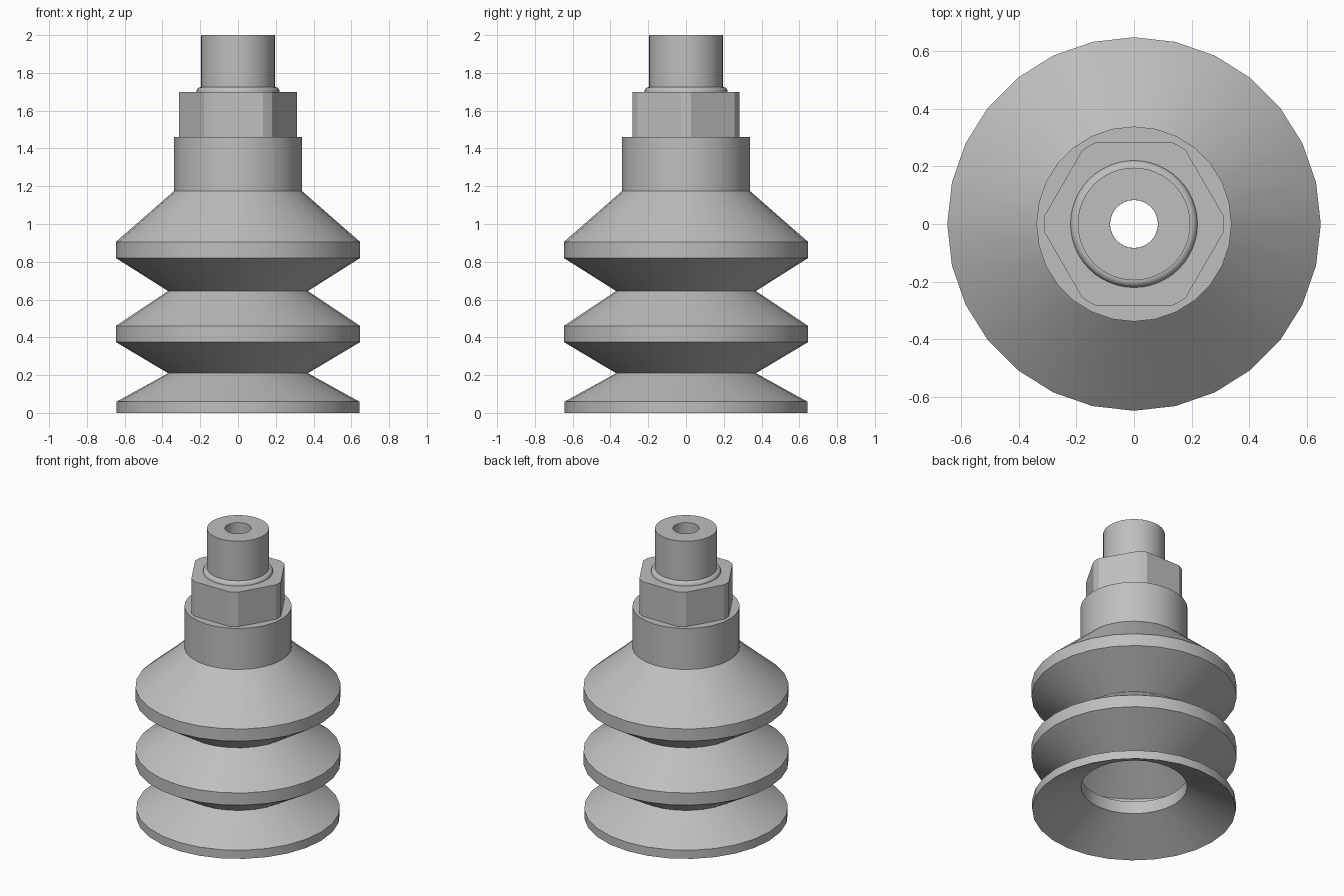
import bpy, bmesh
from math import pi, sin, cos, acos, radians

if "Cube" in bpy.data.objects:
    bpy.data.objects.remove(bpy.data.objects["Cube"], do_unlink=True)

grey = bpy.data.materials.new("mid_grey")
grey.use_nodes = True
colour = (0.52, 0.52, 0.52, 1)
grey.diffuse_color = colour
grey.node_tree.nodes["Principled BSDF"].inputs["Base Color"].default_value = colour


def circle(count):
    return [2 * pi * i / count + pi / 2 for i in range(count)]


def lathe(name, profile, angles, shape=lambda r, a: r):
    """Sweep a closed (radius, height) loop about z; shape may vary the radius."""
    bm = bmesh.new()
    rings = []
    for a in angles:
        ring = []
        for r, z in profile:
            s = shape(r, a)
            ring.append(bm.verts.new((s * cos(a), s * sin(a), z)))
        rings.append(ring)
    n, m = len(rings), len(profile)
    for i in range(n):
        this, following = rings[i], rings[(i + 1) % n]
        for j in range(m):
            k = (j + 1) % m
            bm.faces.new((this[j], following[j], following[k], this[k]))
    bmesh.ops.recalc_face_normals(bm, faces=bm.faces)
    mesh = bpy.data.meshes.new(name)
    bm.to_mesh(mesh)
    bm.free()
    mesh.materials.append(grey)
    obj = bpy.data.objects.new(name, mesh)
    bpy.context.collection.objects.link(obj)
    bpy.ops.object.select_all(action="DESELECT")
    obj.select_set(True)
    bpy.context.view_layer.objects.active = obj
    bpy.ops.object.shade_smooth_by_angle(angle=radians(20))
    return obj


bore = 0.083
neck, neck_in = 0.37, 0.335
fold, fold_in = 0.647, 0.6
collar = 0.338

# Hollow bellows with sealing lip, two folds and collar
outside = [(0.642, 0), (0.642, 0.06), (neck, 0.21), (fold, 0.375), (fold, 0.46),
           (neck, 0.645), (fold, 0.82), (fold, 0.905), (collar, 1.175), (collar, 1.46)]
inside = [(bore, 1.46), (bore, 1.13), (0.3, 1.13), (fold_in, 0.87), (fold_in, 0.85),
          (neck_in, 0.69), (neck_in, 0.6), (fold_in, 0.42), (fold_in, 0.4),
          (neck_in, 0.25), (neck_in, 0.163)]
lathe("bellows_cup", outside + inside, circle(28))

# Hexagonal nut with rounded corners, flats facing front and back
flat, corner = 0.283, 0.3125
half = acos(flat / corner)


def hexagon(r, a):
    if r < corner:
        return r
    offset = (a - pi / 2 + pi / 6) % (pi / 3) - pi / 6
    return min(corner, flat / cos(offset))


nut_angles = [pi / 2 + k * pi / 3 + d for k in range(6)
              for d in (-half, -half / 2, 0, half / 2, half, pi / 6)]
lathe("hex_nut", [(bore, 1.46), (corner, 1.46), (corner, 1.7), (bore, 1.7)],
      nut_angles, hexagon)

# Rounded shoulder ring around the foot of the stem
shoulder = [(0.195 + 0.025 * cos(t * pi / 12), 1.7 + 0.025 * sin(t * pi / 12))
            for t in range(7)]
lathe("shoulder_ring", [(0.15, 1.7)] + shoulder + [(0.15, 1.725)], circle(48))

# Hollow stem
lathe("stem", [(bore, 1.7), (0.195, 1.7), (0.195, 2), (bore, 2)], circle(48))
